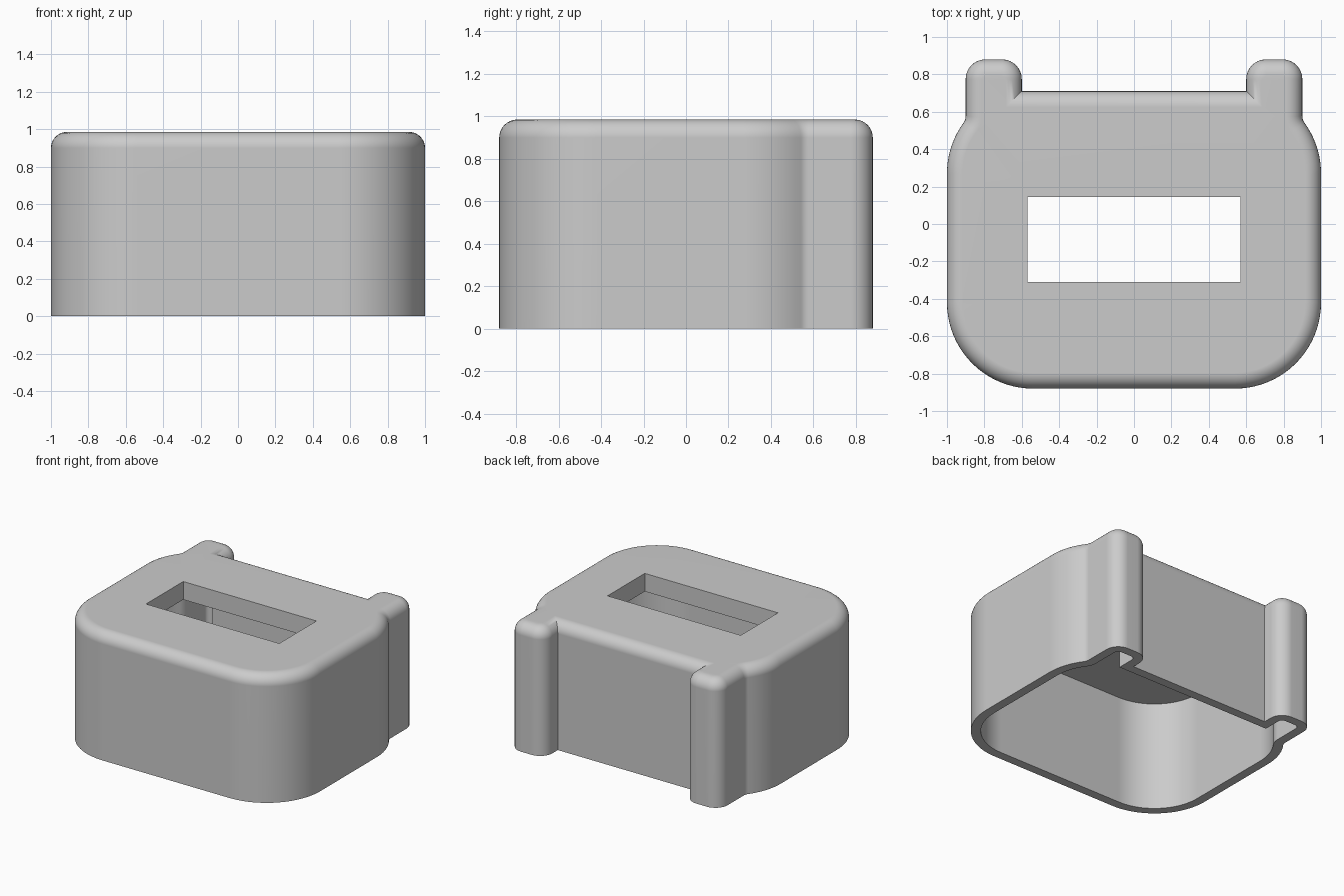
import bpy, bmesh, math
from mathutils import Vector

if "Cube" in bpy.data.objects:
    bpy.data.objects.remove(bpy.data.objects["Cube"], do_unlink=True)

HEIGHT, FILLET, WALL, ROOF = 0.985, 0.085, 0.07, 0.14


def arc(cx, cy, r, a0, a1, n):
    return [Vector((cx + r * math.cos(math.radians(a0 + (a1 - a0) * i / n)),
                    cy + r * math.sin(math.radians(a0 + (a1 - a0) * i / n))))
            for i in range(n + 1)]


# Plan outline: big rounded corners, blend into a rear prong, inner notch
blend = 0.06
dy = math.sqrt((0.46 + blend) ** 2 - (0.36 + blend) ** 2)
turn = math.degrees(math.atan2(dy, 0.36 + blend))
half = arc(0.54, -0.42, 0.46, -90, 0, 20)
half += arc(0.54, 0.27, 0.46, 0, turn, 10)
half += arc(0.9 + blend, 0.27 + dy, blend, 180 + turn, 180, 5)[1:]
half += arc(0.795, 0.775, 0.105, 0, 90, 8)
half += arc(0.705, 0.775, 0.105, 90, 180, 8)
half += [Vector((0.6, 0.71))]
outline = half + [Vector((-p.x, p.y)) for p in reversed(half)]


def inset(points, d):
    """Move every side of a counter-clockwise outline inward by d."""
    result = []
    for i, p in enumerate(points):
        a = (p - points[i - 1]).normalized()
        b = (points[(i + 1) % len(points)] - p).normalized()
        na, nb = Vector((-a.y, a.x)), Vector((-b.y, b.x))
        result.append(p + (na + nb) * (d / (1 + na.dot(nb))))
    return result


bm = bmesh.new()


def ring(points, z):
    return [bm.verts.new((p.x, p.y, z)) for p in points]


def bridge(a, b):
    for i in range(len(a)):
        j = (i + 1) % len(a)
        bm.faces.new((a[i], a[j], b[j], b[i]))


def plate(outer, hole):
    """Flat plate between an outline and a window."""
    edges = []
    for loop in (outer, hole):
        for i, v in enumerate(loop):
            w = loop[(i + 1) % len(loop)]
            edges.append(bm.edges.get((v, w)) or bm.edges.new((v, w)))
    bmesh.ops.triangle_fill(bm, edges=edges, use_beauty=True)


# Outside wall with rounded top rim
outer = [ring(outline, 0)]
steps = 8
for i in range(steps + 1):
    t = math.pi / 2 * i / steps
    outer.append(ring(inset(outline, FILLET * (1 - math.cos(t))),
                      HEIGHT - FILLET + FILLET * math.sin(t)))
for a, b in zip(outer, outer[1:]):
    bridge(a, b)

# Hollow inside and bottom rim
inner_outline = inset(outline, WALL)
inner_low = ring(inner_outline, 0)
inner_high = ring(inner_outline, HEIGHT - ROOF)
bridge(outer[0], inner_low)
bridge(inner_low, inner_high)

# Window through the roof
window = [Vector(p) for p in ((-0.57, -0.31), (0.57, -0.31), (0.57, 0.145), (-0.57, 0.145))]
window_top, window_low = ring(window, HEIGHT), ring(window, HEIGHT - ROOF)
bridge(window_top, window_low)
plate(outer[-1], window_top)
plate(inner_high, window_low)
bmesh.ops.recalc_face_normals(bm, faces=bm.faces[:])

mesh = bpy.data.meshes.new("cover_shell")
bm.to_mesh(mesh)
bm.free()
shell = bpy.data.objects.new("cover_shell", mesh)
bpy.context.collection.objects.link(shell)

# Plain grey plastic
grey = bpy.data.materials.new("grey_plastic")
grey.use_nodes = True
colour = (0.6, 0.6, 0.6, 1)
grey.diffuse_color = colour
grey.node_tree.nodes["Principled BSDF"].inputs["Base Color"].default_value = colour
mesh.materials.append(grey)

# Smooth rounded walls, crisp edges
bpy.context.view_layer.objects.active = shell
shell.select_set(True)
bpy.ops.object.shade_smooth_by_angle(angle=math.radians(30))
weighted = shell.modifiers.new("weighted_normals", "WEIGHTED_NORMAL")
weighted.keep_sharp = True
